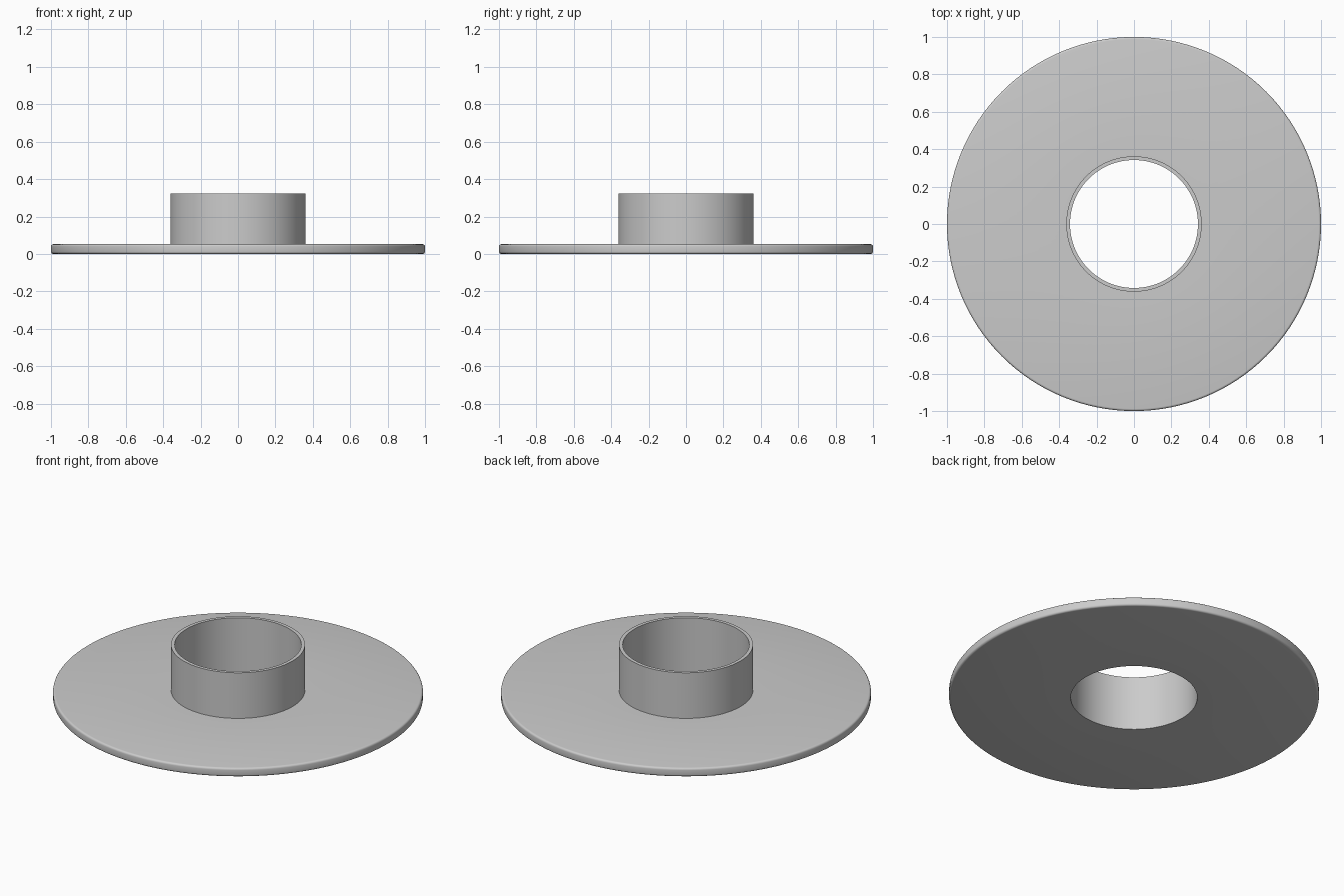
import bpy, bmesh, math

if "Cube" in bpy.data.objects:
    bpy.data.objects.remove(bpy.data.objects["Cube"])

grey = bpy.data.materials.new("light grey")
grey.diffuse_color = (0.6, 0.6, 0.6, 1)
grey.use_nodes = True
grey.node_tree.nodes["Principled BSDF"].inputs["Base Color"].default_value = grey.diffuse_color

BORE, COLLAR, RIM = 0.342, 0.362, 1.0
THICK, HEIGHT, ROUND = 0.052, 0.324, 0.012
SIDES = 128


def arc(cx, cz, start, steps=4):
    """Quarter circle of the rounded rim, counter-clockwise."""
    return [(cx + ROUND * math.cos(start + math.pi / 2 * i / steps),
             cz + ROUND * math.sin(start + math.pi / 2 * i / steps))
            for i in range(steps + 1)]


# Closed cross-section: bore, underside, rounded rim, flange top, collar
profile = [(BORE, 0)]
profile += arc(RIM - ROUND, ROUND, -math.pi / 2)
profile += arc(RIM - ROUND, THICK - ROUND, 0)
profile += [(COLLAR, THICK), (COLLAR, HEIGHT), (BORE, HEIGHT)]

# Spin the section around the z axis
bm = bmesh.new()
rings = []
for s in range(SIDES):
    a = 2 * math.pi * s / SIDES
    rings.append([bm.verts.new((r * math.cos(a), r * math.sin(a), z)) for r, z in profile])
n = len(profile)
for s in range(SIDES):
    here, there = rings[s], rings[(s + 1) % SIDES]
    for i in range(n):
        j = (i + 1) % n
        bm.faces.new((here[i], there[i], there[j], here[j]))
bmesh.ops.recalc_face_normals(bm, faces=bm.faces)

mesh = bpy.data.meshes.new("flanged_collar")
bm.to_mesh(mesh)
bm.free()
mesh.materials.append(grey)
flange = bpy.data.objects.new("flanged_collar", mesh)
bpy.context.collection.objects.link(flange)

# Smooth round walls, crisp collar edges
bpy.context.view_layer.objects.active = flange
flange.select_set(True)
bpy.ops.object.shade_smooth_by_angle(angle=math.radians(30))
